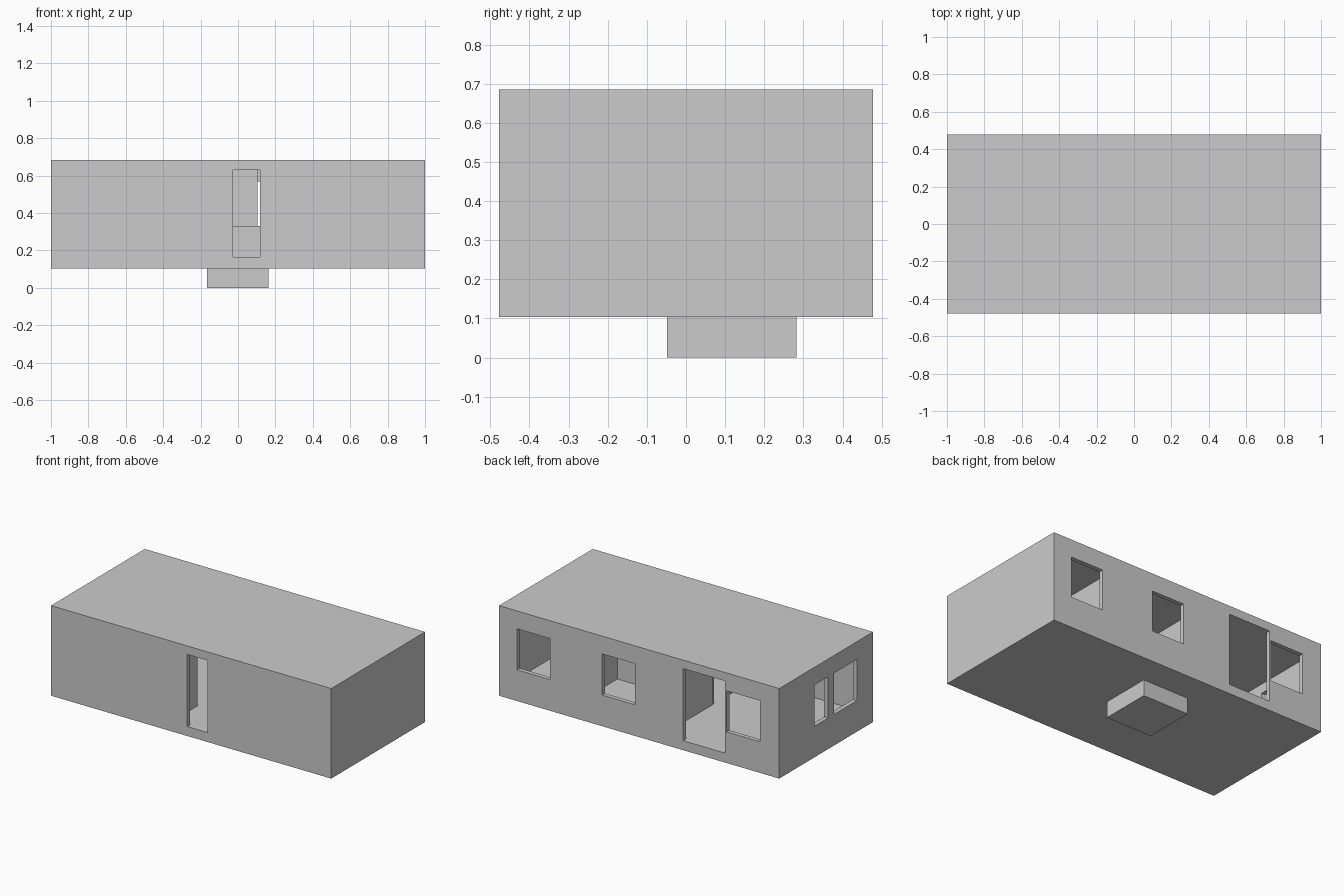
import bpy

if "Cube" in bpy.data.objects:
    bpy.data.objects.remove(bpy.data.objects["Cube"])

X, Y = 1.0, 0.478              # outer half sizes
Z0, Z1 = 0.104, 0.685          # underside and roof top
FLOOR, CEIL = 0.165, 0.63      # inner room heights
T = 0.028                      # wall thickness
SILL, HEAD = 0.305, 0.57       # window heights

plaster = bpy.data.materials.new("plain_grey")
plaster.diffuse_color = (0.6, 0.6, 0.6, 1)
plaster.use_nodes = True
plaster.node_tree.nodes["Principled BSDF"].inputs["Base Color"].default_value = plaster.diffuse_color


def box(name, x0, x1, y0, y1, z0, z1):
    bpy.ops.mesh.primitive_cube_add(
        size=1, location=((x0 + x1) / 2, (y0 + y1) / 2, (z0 + z1) / 2))
    ob = bpy.context.object
    ob.name = name
    ob.scale = (x1 - x0, y1 - y0, z1 - z0)
    bpy.ops.object.transform_apply(location=True, scale=True)
    ob.data.materials.append(plaster)
    return ob


# Solid shell, hollowed out below
house = box("house_shell", -X, X, -Y, Y, Z0, Z1)


def cut(x0, x1, y0, y1, z0=FLOOR, z1=CEIL):
    cutter = box("cutter", x0, x1, y0, y1, z0, z1)
    cutter.hide_render = True
    mod = house.modifiers.new("cut", 'BOOLEAN')
    mod.operation = 'DIFFERENCE'
    mod.solver = 'EXACT'
    mod.object = cutter
    bpy.context.view_layer.objects.active = house
    bpy.ops.object.modifier_apply(modifier=mod.name)
    bpy.data.objects.remove(cutter)


# Rooms: large left room, front hall, two back rooms
cut(-X + T, -0.17, -Y + T, Y - T)
cut(-0.142, X - T, -Y + T, -0.03)
cut(-0.142, 0.49, 0.0, Y - T)
cut(0.518, X - T, 0.0, Y - T)

# Doors: front, back, and inner doorways
E = 0.01
cut(-0.028, 0.117, -Y - E, -Y + T + E)
cut(-0.614, -0.314, Y - T - E, Y + E)
cut(-0.18, -0.13, -0.21, -0.03)
cut(0.105, 0.285, -0.04, 0.01)
cut(0.55, 0.73, -0.04, 0.01)

# Back windows
for x0, x1 in ((0.636, 0.871), (0.029, 0.264), (-0.862, -0.625)):
    cut(x0, x1, Y - T - E, Y + E, SILL, HEAD)

# Left end windows
for y0, y1 in ((-0.02, 0.121), (-0.313, -0.081)):
    cut(-X - E, -X + T + E, y0, y1, SILL, HEAD)

# Cube block standing through the floor
box("centre_block", -0.165, 0.163, -0.048, 0.282, 0.0, 0.33)
